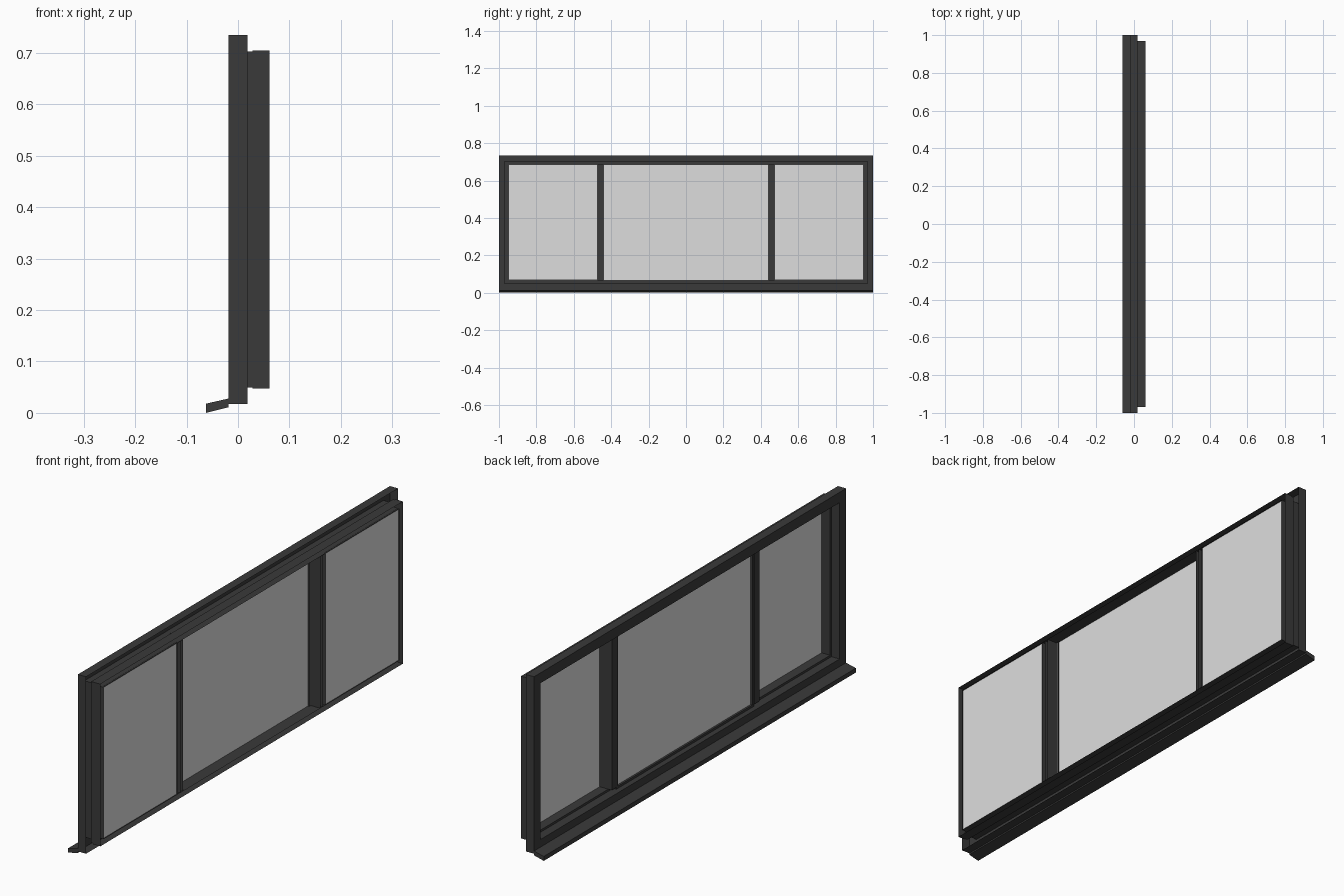
import bpy
import bmesh

cube = bpy.data.objects.get("Cube")
if cube:
    bpy.data.objects.remove(cube, do_unlink=True)


def make_material(name, grey, alpha=1.0):
    mat = bpy.data.materials.new(name)
    mat.use_nodes = True
    mat.diffuse_color = (grey, grey, grey, alpha)
    bsdf = mat.node_tree.nodes["Principled BSDF"]
    bsdf.inputs["Base Color"].default_value = (grey, grey, grey, 1)
    bsdf.inputs["Alpha"].default_value = alpha
    return mat


frame_mat = make_material("dark grey frame", 0.042)
glass_mat = make_material("clear grey glass", 0.73, 0.55)


def finish(name, bm, mat):
    mesh = bpy.data.meshes.new(name)
    bm.to_mesh(mesh)
    bm.free()
    mesh.materials.append(mat)
    obj = bpy.data.objects.new(name, mesh)
    bpy.context.collection.objects.link(obj)
    return obj


def open_front(bm):
    """Turn normals outward, then leave the +x side of the hollow section open."""
    bmesh.ops.recalc_face_normals(bm, faces=bm.faces)
    front = max(v.co.x for v in bm.verts)
    faces = [f for f in bm.faces if all(v.co.x > front - 0.001 for v in f.verts)]
    bmesh.ops.delete(bm, geom=faces, context="FACES_ONLY")


def ring(name, profile, half_y, z):
    """Mitred rectangular channel; profile holds (x, inset) points."""
    bm = bmesh.new()
    loops = []
    for x, inset in profile:
        y, low, high = half_y - inset, z[0] + inset, z[1] - inset
        corners = [(-y, low), (y, low), (y, high), (-y, high)]
        loops.append([bm.verts.new((x, *c)) for c in corners])
    for i, a in enumerate(loops):
        b = loops[i - 1]
        for j in range(4):
            bm.faces.new([a[j - 1], a[j], b[j], b[j - 1]])
    open_front(bm)
    return finish(name, bm, frame_mat)


def bar(name, x, y, z):
    """Hollow upright bar from three (low, high) ranges."""
    bm = bmesh.new()
    for v in bmesh.ops.create_cube(bm, size=1)["verts"]:
        v.co = [r[0] if c < 0 else r[1] for c, r in zip(v.co, (x, y, z))]
    open_front(bm)
    return finish(name, bm, frame_mat)


def pane(name, x, y, z):
    bm = bmesh.new()
    corners = [(x, y[0], z[0]), (x, y[1], z[0]), (x, y[1], z[1]), (x, y[0], z[1])]
    bm.faces.new([bm.verts.new(c) for c in corners])
    return finish(name, bm, glass_mat)


# Fixed outer frame, and the stepped sash frame in front of it
ring("outer_frame",
     [(0.018, 0), (-0.018, 0), (-0.018, 0.042), (0.018, 0.042)],
     1.0, (0.017, 0.735))
ring("sash_frame",
     [(0.061, 0), (0.028, 0), (0.028, 0.002), (0.018, 0.002),
      (0.018, 0.021), (0.061, 0.021)],
     0.97, (0.047, 0.705))

# Glazing: the centre pane is set back, the side panes sit forward
glass_z = (0.068, 0.685)
ring("centre_glazing_bead",
     [(0.018, 0), (0.004, 0), (0.004, 0.01), (0.018, 0.01)],
     0.441, (0.058, 0.695))
pane("centre_glass", 0.012, (-0.44, 0.44), glass_z)

# Each side has a pane and a divider made of two joined bars
for side, label in ((-1, "right"), (1, "left")):
    pane(label + "_glass", 0.056, sorted((side * 0.473, side * 0.95)), glass_z)
    for part, near, far in (("inner", 0.441, 0.457), ("outer", 0.457, 0.473)):
        bar(f"{label}_divider_{part}_bar", (0.002, 0.061),
            sorted((side * near, side * far)), (0.068, 0.684))

# Sloping sill along the back
bm = bmesh.new()
profile = [(-0.062, 0.0), (-0.018, 0.011), (-0.018, 0.028), (-0.062, 0.018)]
face = bm.faces.new([bm.verts.new((x, -1, z)) for x, z in profile])
moved = bmesh.ops.extrude_face_region(bm, geom=[face])["geom"]
bmesh.ops.translate(bm, vec=(0, 2, 0),
                    verts=[g for g in moved if isinstance(g, bmesh.types.BMVert)])
bmesh.ops.recalc_face_normals(bm, faces=bm.faces)
finish("sill", bm, frame_mat)
